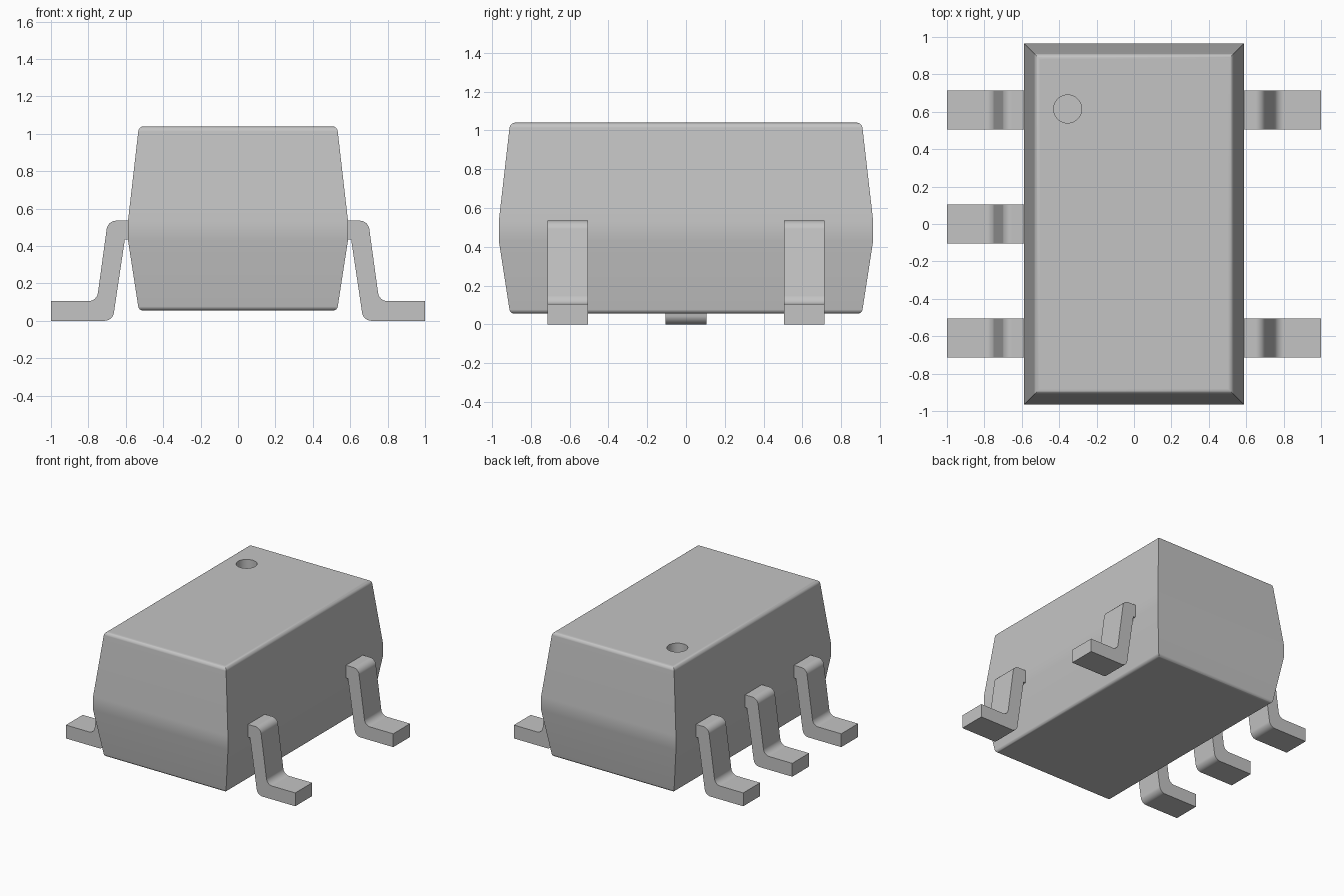
import bpy, bmesh, math
from mathutils import Vector

cube = bpy.data.objects.get("Cube")
if cube:
    bpy.data.objects.remove(cube, do_unlink=True)

grey = bpy.data.materials.new("plain_grey")
grey.use_nodes = True
colour = (0.55, 0.55, 0.55, 1)
grey.diffuse_color = colour
grey.node_tree.nodes["Principled BSDF"].inputs["Base Color"].default_value = colour


def rounded(corners, steps=6):
    """Replace each (x, z, radius) corner of a closed outline by an arc."""
    out = []
    for i, (x, z, r) in enumerate(corners):
        p = Vector((x, z))
        if r == 0:
            out.append(p)
            continue
        a = (Vector(corners[i - 1][:2]) - p).normalized()
        b = (Vector(corners[(i + 1) % len(corners)][:2]) - p).normalized()
        half = a.angle(b) / 2
        centre = p + (a + b).normalized() * (r / math.sin(half))
        start = (p + a * (r / math.tan(half)) - centre).normalized()
        end = (p + b * (r / math.tan(half)) - centre).normalized()
        for k in range(steps + 1):
            spoke = start.lerp(end, k / steps).normalized()
            out.append(centre + spoke * r)
    return out


def finish(name, bm):
    bmesh.ops.recalc_face_normals(bm, faces=bm.faces)
    mesh = bpy.data.meshes.new(name)
    bm.to_mesh(mesh)
    bm.free()
    mesh.materials.append(grey)
    obj = bpy.data.objects.new(name, mesh)
    bpy.context.collection.objects.link(obj)
    return obj


def smooth(obj):
    """Smooth the rounded bends while the large faces stay flat."""
    bpy.ops.object.select_all(action="DESELECT")
    obj.select_set(True)
    bpy.context.view_layer.objects.active = obj
    bpy.ops.object.shade_smooth_by_angle(angle=math.radians(30))
    weighted = obj.modifiers.new("flat_face_normals", "WEIGHTED_NORMAL")
    weighted.keep_sharp = True


# Body: stacked rectangles following a tapered side profile, with mitred corners
HALF_X, HALF_Y, BOTTOM, TOP = 0.588, 0.965, 0.055, 1.04
side = rounded([(-0.3, BOTTOM, 0), (-0.058, BOTTOM, 0.025), (0, 0.43, 0),
                (0, 0.535, 0), (-0.058, TOP, 0.03), (-0.3, TOP, 0)])[1:-1]
bm = bmesh.new()
rings = []
for inset, z in side:
    x, y = HALF_X + inset, HALF_Y + inset
    rings.append([bm.verts.new((sx * x, sy * y, z))
                  for sx, sy in ((-1, -1), (1, -1), (1, 1), (-1, 1))])
for low, high in zip(rings, rings[1:]):
    for i in range(4):
        j = (i + 1) % 4
        bm.faces.new((low[i], low[j], high[j], high[i]))
bm.faces.new(rings[0])
bm.faces.new(rings[-1])
body = finish("body", bm)

# Round marker recess in the top
bm = bmesh.new()
bmesh.ops.create_cone(bm, cap_ends=True, segments=48, radius1=0.075,
                      radius2=0.075, depth=0.2)
cutter = finish("marker_cutter", bm)
cutter.location = (-0.355, 0.615, TOP)
cutter.hide_render = True
cut = body.modifiers.new("marker_recess", "BOOLEAN")
cut.operation = "DIFFERENCE"
cut.solver = "EXACT"
cut.object = cutter
bpy.context.view_layer.objects.active = body
bpy.ops.object.modifier_apply(modifier=cut.name)
bpy.data.objects.remove(cutter, do_unlink=True)
smooth(body)

# Legs: bent strips with rounded outer and inner bends
WIDTH = 0.21
leg_outline = rounded([
    (0.5, 0.535, 0), (0.696, 0.535, 0.05), (0.755, 0.105, 0.05), (1, 0.105, 0),
    (1, 0, 0), (0.67, 0, 0.05), (0.605, 0.435, 0), (0.5, 0.435, 0)])


def leg(name, sign, y):
    bm = bmesh.new()
    face = bm.faces.new([bm.verts.new((sign * x, y - WIDTH / 2, z))
                         for x, z in leg_outline])
    grown = bmesh.ops.extrude_face_region(bm, geom=[face])["geom"]
    moved = [v for v in grown if isinstance(v, bmesh.types.BMVert)]
    bmesh.ops.translate(bm, verts=moved, vec=(0, WIDTH, 0))
    smooth(finish(name, bm))


for place, y in (("front", -0.61), ("middle", 0), ("back", 0.61)):
    leg(f"right_{place}_leg", -1, y)
    if y:
        leg(f"left_{place}_leg", 1, y)
